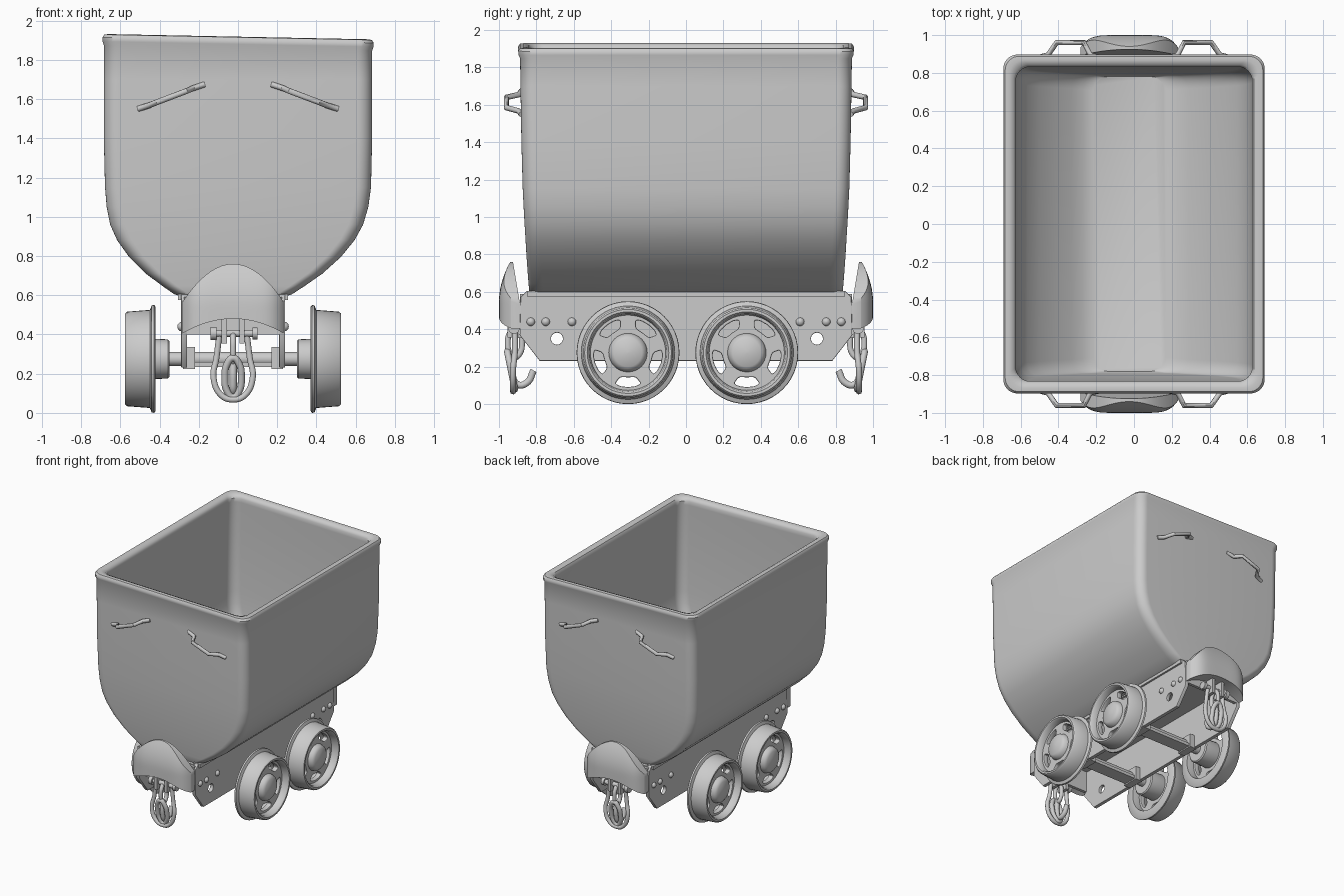
import bpy, bmesh, math
from mathutils import Matrix, Vector

if "Cube" in bpy.data.objects:
    bpy.data.objects.remove(bpy.data.objects["Cube"])

CX = -0.025                      # the running gear sits slightly off centre
AXLE_Z = 0.275
YZ = Matrix.Rotation(math.pi / 2, 4, 'Z') @ Matrix.Rotation(math.pi / 2, 4, 'X')


def finish(name, bm):
    bmesh.ops.remove_doubles(bm, verts=bm.verts, dist=1e-5)
    bmesh.ops.recalc_face_normals(bm, faces=bm.faces)
    me = bpy.data.meshes.new(name)
    bm.to_mesh(me)
    bm.free()
    ob = bpy.data.objects.new(name, me)
    bpy.context.collection.objects.link(ob)
    return ob


def loft(name, rings, cap=True, closed=False):
    """Skin a row of closed point rings."""
    bm = bmesh.new()
    vs = [[bm.verts.new(p) for p in r] for r in rings]
    n = len(vs[0])
    pairs = list(zip(vs, vs[1:])) + ([(vs[-1], vs[0])] if closed else [])
    for a, b in pairs:
        for i in range(n):
            j = (i + 1) % n
            bm.faces.new((a[i], a[j], b[j], b[i]))
    if cap and not closed:
        bm.faces.new(vs[0])
        bm.faces.new(vs[-1])
    return finish(name, bm)


def lathe(name, profile, y, z, side=1, n=48, closed=False):
    """Turn (x, radius) points about an axis along x."""
    rings = [[(CX + side * x, y + max(r, 1e-4) * math.cos(2 * math.pi * i / n),
               z + max(r, 1e-4) * math.sin(2 * math.pi * i / n)) for i in range(n)]
             for x, r in profile]
    return loft(name, rings, closed=closed)


def box(name, lo, hi):
    x0, y0, z0 = lo
    x1, y1, z1 = hi
    return loft(name, [[(x0, y0, z), (x1, y0, z), (x1, y1, z), (x0, y1, z)] for z in (z0, z1)])


def from_curve(name, cu, matrix):
    tmp = bpy.data.objects.new(name + "_curve", cu)
    bpy.context.collection.objects.link(tmp)
    dg = bpy.context.evaluated_depsgraph_get()
    me = bpy.data.meshes.new_from_object(tmp.evaluated_get(dg))
    bpy.data.objects.remove(tmp)
    me.transform(matrix)
    ob = bpy.data.objects.new(name, me)
    bpy.context.collection.objects.link(ob)
    return ob


def plate(name, outlines, x, thick, bevel=0.004):
    """Flat plate in the y-z plane; outlines after the first are holes."""
    cu = bpy.data.curves.new(name, 'CURVE')
    cu.dimensions, cu.fill_mode = '2D', 'BOTH'
    cu.extrude, cu.bevel_depth, cu.bevel_resolution = thick / 2, bevel, 1
    for pts in outlines:
        sp = cu.splines.new('POLY')
        sp.points.add(len(pts) - 1)
        for p, (a, b) in zip(sp.points, pts):
            p.co = (a, b, 0, 1)
        sp.use_cyclic_u = True
    return from_curve(name, cu, Matrix.Translation((x, 0, 0)) @ YZ)


def pipe(name, pts, r, cyclic=False, kind='AUTO'):
    cu = bpy.data.curves.new(name, 'CURVE')
    cu.dimensions = '3D'
    cu.bevel_depth, cu.bevel_resolution, cu.resolution_u = r, 3, 8
    cu.use_fill_caps = True
    sp = cu.splines.new('BEZIER')
    sp.bezier_points.add(len(pts) - 1)
    for b, p in zip(sp.bezier_points, pts):
        b.co = p
        b.handle_left_type = b.handle_right_type = kind
    sp.use_cyclic_u = cyclic
    return from_curve(name, cu, Matrix())


def circle(y, z, r, n=24):
    return [(y + r * math.cos(2 * math.pi * i / n), z + r * math.sin(2 * math.pi * i / n))
            for i in range(n)]


# Tub: rounded-rectangle rings up the outside, over the rolled rim, down the inside
def tub_ring(hx, hy, z, r=0.075):
    shift = CX * max(0, min(1, (1.1 - z) / 0.5))
    pts = []
    for k, (sx, sy) in enumerate([(1, 1), (-1, 1), (-1, -1), (1, -1)]):
        for i in range(9):
            a = math.pi / 2 * (k + i / 8)
            x = sx * (hx - r) + r * math.cos(a)
            y = sy * (hy - r) + r * math.sin(a)
            pts.append((x + shift, y, z - (0.02 * x if z > 1.8 else 0)))
    return pts


outer = [(0.24, 0.83, 0.585), (0.30, 0.838, 0.605), (0.36, 0.842, 0.645), (0.45, 0.847, 0.71),
         (0.54, 0.853, 0.795), (0.605, 0.858, 0.88), (0.645, 0.863, 0.96), (0.667, 0.868, 1.05),
         (0.678, 0.873, 1.15), (0.684, 0.88, 1.4), (0.684, 0.885, 1.7), (0.684, 0.887, 1.86)]
rim = [(0.691, 0.896, 1.88), (0.692, 0.897, 1.9), (0.682, 0.888, 1.915), (0.66, 0.866, 1.918),
       (0.636, 0.842, 1.908), (0.626, 0.832, 1.89), (0.627, 0.832, 1.86)]
inner = [(hx - 0.05, hy - 0.05, z + 0.05 * max(0, min(1, (1.1 - z) / 0.3)))
         for hx, hy, z in reversed(outer[:-1])]
loft("tub", [tub_ring(*p) for p in outer + rim + inner])

# Chassis side plates with a drilled hole at each end, plus rivets
half = [(0.85, 0.6), (0.88, 0.57), (0.885, 0.37), (0.78, 0.235)]
outline = half + [(-y, z) for y, z in reversed(half)]
for side, label in ((-1, "left"), (1, "right")):
    x = CX + side * 0.25
    plate("side_plate_" + label, [outline, circle(-0.69, 0.35, 0.036), circle(0.7, 0.35, 0.036)],
          x, 0.022)
    box("top_flange_" + label, (x - 0.03, -0.85, 0.575), (x + 0.03, 0.85, 0.605))
    for y in (-0.83, -0.75, -0.61, 0.61, 0.75, 0.83):
        lathe("rivet", [(0.255, 0.024), (0.272, 0.022), (0.282, 0.012), (0.284, 0)],
              y, 0.44, side, 12)
box("deck_plate", (CX - 0.25, -0.86, 0.57), (CX + 0.25, 0.86, 0.595))

# Wheels: flanged rim, five-opening web and hub
rim_profile = [(0.395, 0.205), (0.395, 0.265), (0.402, 0.275), (0.415, 0.273), (0.424, 0.25),
               (0.54, 0.241), (0.55, 0.232), (0.55, 0.218), (0.54, 0.208), (0.49, 0.2),
               (0.43, 0.2)]
hub_profile = [(0.325, 0), (0.325, 0.092), (0.333, 0.1), (0.49, 0.105), (0.525, 0.095),
               (0.54, 0.075), (0.545, 0)]


def web_hole(y, k):
    mid = math.pi / 2 + 2 * math.pi * (k + 0.5) / 5
    pts = []
    for i in range(28):
        a = 2 * math.pi * i / 28
        c, s = math.cos(a), math.sin(a)
        u = math.copysign(abs(c) ** 0.55, c)
        v = math.copysign(abs(s) ** 0.55, s)
        r, t = 0.158 + 0.032 * v, mid + u * (0.40 + 0.05 * v)
        pts.append((y + r * math.cos(t), AXLE_Z + r * math.sin(t)))
    return pts


for y, place in ((-0.31, "front"), (0.325, "rear")):
    for side, label in ((-1, "left"), (1, "right")):
        tag = place + "_" + label
        lathe("wheel_rim_" + tag, rim_profile, y, AXLE_Z, side, closed=True)
        lathe("wheel_hub_" + tag, hub_profile, y, AXLE_Z, side, 32)
        plate("wheel_web_" + tag,
              [circle(y, AXLE_Z, 0.21, 48)] + [web_hole(y, k) for k in range(5)],
              CX + side * 0.475, 0.03, 0.006)
        x = CX + side * 0.225
        box("axle_box_" + tag, (x - 0.03, y - 0.07, 0.225), (x + 0.03, y + 0.07, 0.335))
    lathe("axle_" + place, [(-0.4, 0), (-0.4, 0.036), (0.4, 0.036), (0.4, 0)], y, AXLE_Z, 1, 20)
    box("axle_beam_" + place, (CX - 0.24, y - 0.055, 0.235), (CX + 0.24, y + 0.055, 0.26))


# Ends: horn-shaped buffer, head plate, coupling and handles at front and back
def buffer_ring(u, s):
    top, bottom = 0.565 + 0.195 * (1 - u * u), 0.405 + 0.075 * (1 - u * u)
    front, back = [], []
    for i in range(11):
        z = bottom + (top - bottom) * i / 10
        t = (z - 0.4) / 0.36
        front.append((CX + 0.258 * u, s * (1.0 - 0.06 * max(0, (t - 0.4) / 0.6) ** 2
                                           - 0.065 * u ** 6), z))
        back.append((CX + 0.258 * u, s * (0.865 + 0.06 * t), z))
    return front + back[::-1]


for s, place in ((-1, "front"), (1, "rear")):
    loft("buffer_" + place, [buffer_ring(math.sin(math.pi / 2 * i / 14), s)
                             for i in range(-14, 15)])
    box("head_plate_" + place, (CX - 0.25, s * 0.875 - 0.012, 0.40),
        (CX + 0.25, s * 0.875 + 0.012, 0.59))
    # coupling bracket and bolt
    for dx in (-0.045, 0.045):
        box("coupling_lug_" + place, (CX + dx - 0.013, s * 0.91 - 0.045, 0.355),
            (CX + dx + 0.013, s * 0.91 + 0.045, 0.48))
    lathe("coupling_bolt_" + place,
          [(-0.115, 0), (-0.115, 0.034), (-0.085, 0.034), (-0.085, 0.018), (0.1, 0.018),
           (0.1, 0.03), (0.125, 0.03), (0.125, 0)], s * 0.92, 0.405, 1, 16)
    # shackle, chain link and hook
    y = s * 0.915
    pipe("shackle_" + place,
         [(CX + dx, y + s * dy, z) for dx, dy, z in
          [(-0.07, 0, 0.4), (-0.085, 0, 0.28), (-0.1, 0.01, 0.18), (-0.06, 0.01, 0.09),
           (0, 0.01, 0.068), (0.06, 0.01, 0.09), (0.1, 0.01, 0.18), (0.085, 0, 0.28),
           (0.07, 0, 0.4)]], 0.016)
    pipe("chain_link_" + place,
         [(CX + 0.042 * math.cos(a), s * (0.935 + 0.02 * math.sin(a)), 0.18 + 0.1 * math.sin(a))
          for a in [math.pi / 4 * i for i in range(8)]], 0.018, True)
    pipe("chain_eye_" + place,
         [(CX, y + 0.038 * math.cos(a), 0.325 + 0.075 * math.sin(a))
          for a in [math.pi / 4 * i for i in range(8)]], 0.016, True)
    pipe("hook_" + place,
         [(CX, s * yy, z) for yy, z in
          [(0.925, 0.27), (0.93, 0.17), (0.9, 0.105), (0.85, 0.115), (0.815, 0.18)]], 0.019)
    # slanted grab handles
    for side, label in ((-1, "left"), (1, "right")):
        pipe("handle_" + place + "_" + label,
             [(side * x, s * yy, z) for x, yy, z in
              [(0.17, 0.88, 1.675), (0.23, 0.893, 1.655), (0.265, 0.96, 1.64),
               (0.41, 0.96, 1.585), (0.455, 0.895, 1.567), (0.51, 0.88, 1.55)]],
             0.015, kind='VECTOR')

# Smooth shading with crisp edges
bpy.ops.object.select_all(action='DESELECT')
for ob in bpy.context.scene.objects:
    ob.select_set(True)
    bpy.context.view_layer.objects.active = ob
bpy.ops.object.shade_smooth_by_angle(angle=math.radians(38))
